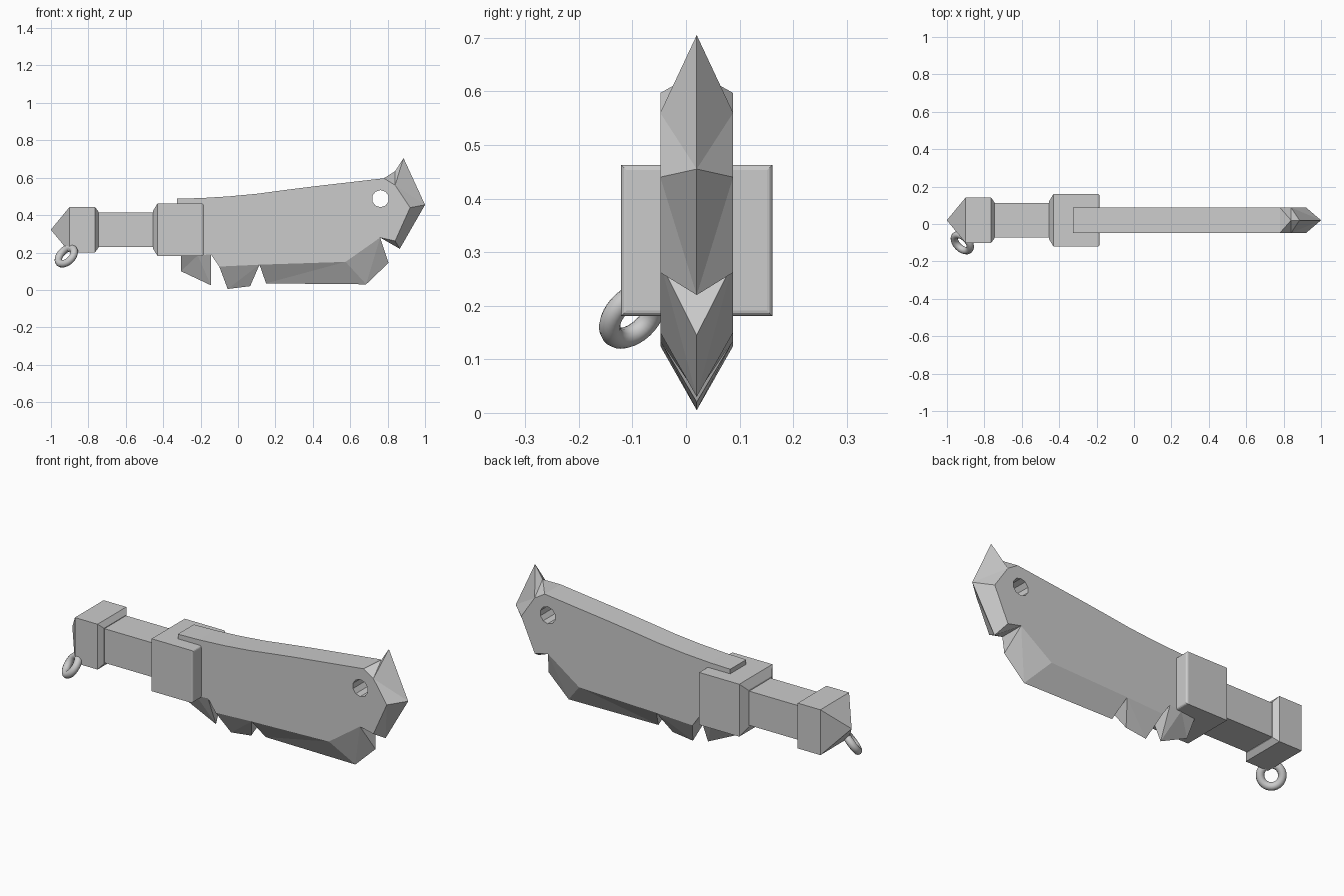
import bpy, bmesh
from math import pi
from mathutils import Vector

if "Cube" in bpy.data.objects:
    bpy.data.objects.remove(bpy.data.objects["Cube"])

CY, CZ = 0.02, 0.322      # handle axis
T = 0.068                 # blade half thickness


def finish(bm, name):
    bmesh.ops.recalc_face_normals(bm, faces=bm.faces)
    me = bpy.data.meshes.new(name)
    bm.to_mesh(me)
    bm.free()
    ob = bpy.data.objects.new(name, me)
    bpy.context.collection.objects.link(ob)
    return ob


def square_loft(name, sections):
    """Square sections (x, half size) joined along x."""
    bm = bmesh.new()
    rings = [[bm.verts.new((x, CY + a * h, CZ + b * h))
              for a, b in ((-1, -1), (1, -1), (1, 1), (-1, 1))] for x, h in sections]
    for r, s in zip(rings, rings[1:]):
        for i in range(4):
            j = (i + 1) % 4
            bm.faces.new((r[i], r[j], s[j], s[i]))
    bm.faces.new(rings[0])
    bm.faces.new(rings[-1])
    bmesh.ops.remove_doubles(bm, verts=bm.verts, dist=1e-4)
    return finish(bm, name)


# Handle parts
square_loft("pommel", [(-1, 0.001), (-0.9, 0.122), (-0.765, 0.122), (-0.745, 0.095)])
square_loft("grip", [(-0.76, 0.092), (-0.44, 0.092)])
guard = square_loft("guard", [(-0.455, 0.1), (-0.43, 0.141), (-0.185, 0.141)])

# Rounded front rim of the guard
bm = bmesh.new()
bm.from_mesh(guard.data)
rim = [e for e in bm.edges if all(v.co.x > -0.19 for v in e.verts)]
bmesh.ops.bevel(bm, geom=rim, offset=0.01, segments=3, profile=0.5, affect='EDGES')
bm.to_mesh(guard.data)
bm.free()

# Blade: flat plate outline, then ground edges that taper to the centre plane
flat = [(-0.325, 0.488), (-0.2, 0.491), (-0.05, 0.5), (0.1, 0.514), (0.25, 0.534),
        (0.4, 0.553), (0.6, 0.576), (0.78, 0.597),                      # 0-7 spine
        (0.84, 0.56), (0.92, 0.44), (0.84, 0.262), (0.76, 0.28),        # 8-11 tip
        (0.575, 0.15), (0.115, 0.135), (-0.1, 0.125),                   # 12-14 belly
        (-0.145, 0.19), (-0.215, 0.185), (-0.305, 0.2), (-0.325, 0.45)]  # 15-18 heel
edge = [(0.84, 0.635), (0.885, 0.705), (1.0, 0.455), (0.865, 0.22),
        (0.805, 0.145), (0.685, 0.03), (0.15, 0.035),
        (0.065, 0.02), (-0.055, 0.005),
        (-0.145, 0.025), (-0.305, 0.1)]
wedges = [[(7, 0), (8, 0), (8, 1), (9, 2), (10, 3), (11, 3)],
          [(11, 4), (12, 5), (13, 6)],
          [(13, 7), (14, 8)],
          [(15, 9), (16, 9), (17, 10)]]
bm = bmesh.new()
sides = [[bm.verts.new((x, CY + s * T, z)) for x, z in flat] for s in (-1, 1)]
tips = [bm.verts.new((x, CY, z)) for x, z in edge]
covered = set()
for w in wedges:
    covered.update(range(w[0][0], w[-1][0]))
    for side in sides:
        for (i, e), (j, f) in zip(w, w[1:]):
            if i == j:
                bm.faces.new((side[i], tips[e], tips[f]))
            elif e == f:
                bm.faces.new((side[i], side[j], tips[e]))
            else:
                bm.faces.new((side[i], side[j], tips[f]))
                bm.faces.new((side[i], tips[f], tips[e]))
    for i, e in (w[0], w[-1]):
        bm.faces.new((sides[0][i], sides[1][i], tips[e]))
for side in sides:
    bm.faces.new(side)
for i in range(len(flat)):
    if i not in covered:
        j = (i + 1) % len(flat)
        bm.faces.new((sides[0][i], sides[0][j], sides[1][j], sides[1][i]))
blade = finish(bm, "blade")

# Round hole near the tip
bpy.ops.mesh.primitive_cylinder_add(vertices=10, radius=0.046, depth=0.5,
                                    location=(0.762, CY, 0.488), rotation=(pi / 2, 0, 0))
cutter = bpy.context.object
cutter.name = "hole_cutter"
cutter.hide_render = True
mod = blade.modifiers.new("hole", 'BOOLEAN')
mod.operation = 'DIFFERENCE'
mod.solver = 'EXACT'
mod.object = cutter
bpy.context.view_layer.objects.active = blade
bpy.ops.object.modifier_apply(modifier="hole")
bpy.data.objects.remove(cutter)

# Ring hanging from the pommel corner
bpy.ops.mesh.primitive_torus_add(major_radius=0.052, minor_radius=0.02,
                                 major_segments=32, minor_segments=12,
                                 location=(-0.918, -0.1, 0.182))
ring = bpy.context.object
ring.name = "pommel_ring"
ring.rotation_euler = Vector((1, 1, -1)).to_track_quat('Z', 'Y').to_euler()
bpy.ops.object.shade_smooth()
